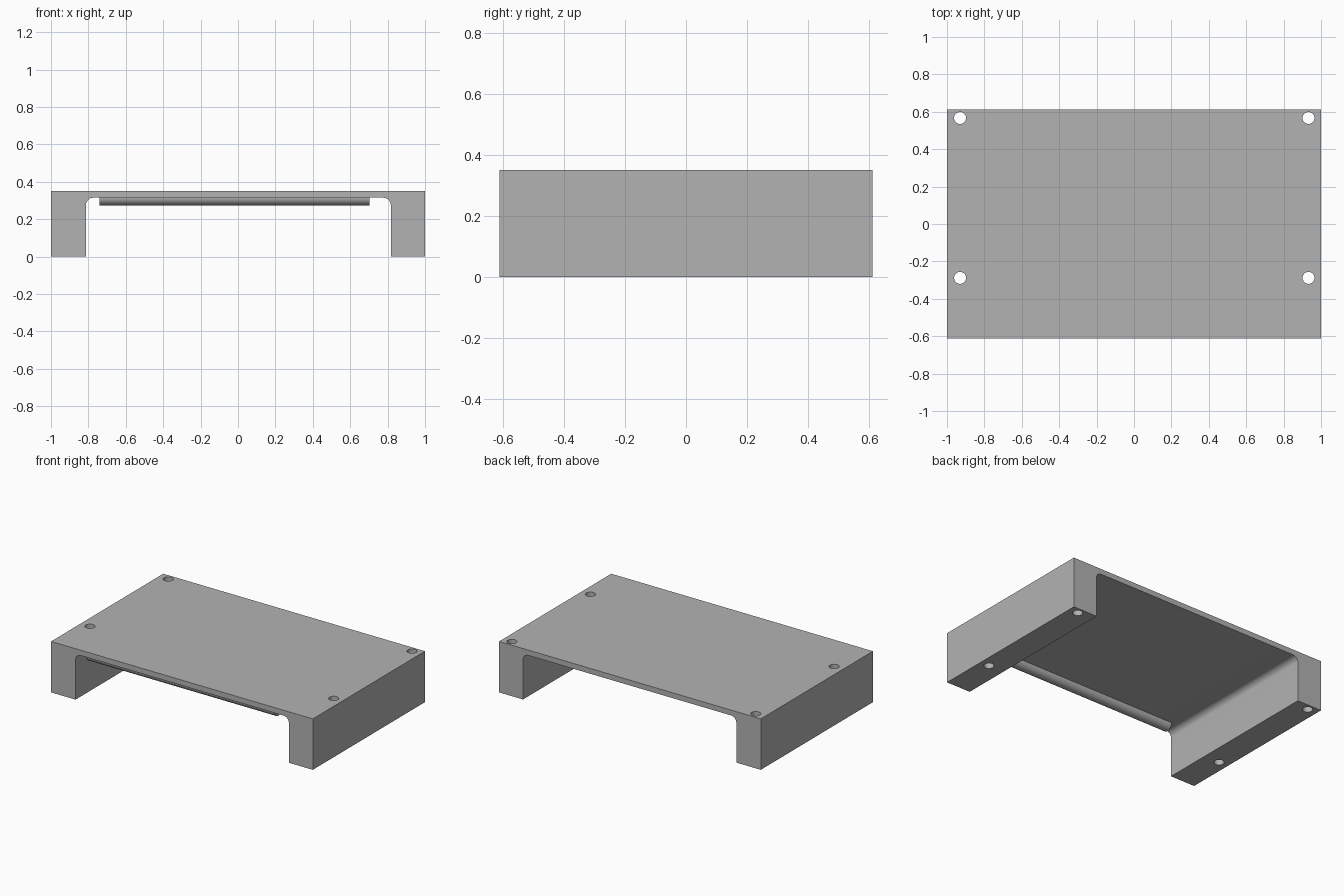
import bpy, bmesh, math
from mathutils import Vector, Matrix

cube = bpy.data.objects.get("Cube")
if cube:
    bpy.data.objects.remove(cube, do_unlink=True)

HALF_Y, TOP, UNDER = 0.612, 0.352, 0.315
LEFT_IN, RIGHT_IN, FILLET = 0.817, -0.813, 0.04
BAR_R, BAR_Y = 0.041, -0.56

grey = bpy.data.materials.new("plain grey")
grey.use_nodes = True
colour = (0.45, 0.45, 0.45, 1)
grey.diffuse_color = colour
grey.node_tree.nodes["Principled BSDF"].inputs["Base Color"].default_value = colour


def arc(cx, cz, r, start, end, steps):
    """Points along an arc, angles in degrees."""
    angles = [math.radians(start + (end - start) * i / steps) for i in range(steps + 1)]
    return [(cx + r * math.cos(a), cz + r * math.sin(a)) for a in angles]


def add_object(name, bm):
    bmesh.ops.recalc_face_normals(bm, faces=bm.faces)
    mesh = bpy.data.meshes.new(name)
    bm.to_mesh(mesh)
    bm.free()
    obj = bpy.data.objects.new(name, mesh)
    mesh.materials.append(grey)
    bpy.context.collection.objects.link(obj)
    return obj


def extrude_profile(name, points, direction):
    """Cap a closed profile and extrude it along a vector."""
    bm = bmesh.new()
    face = bm.faces.new([bm.verts.new(p) for p in points])
    geom = bmesh.ops.extrude_face_region(bm, geom=[face])["geom"]
    verts = [v for v in geom if isinstance(v, bmesh.types.BMVert)]
    bmesh.ops.translate(bm, verts=verts, vec=Vector(direction))
    return add_object(name, bm)


def smooth(obj):
    bpy.ops.object.select_all(action='DESELECT')
    obj.select_set(True)
    bpy.context.view_layer.objects.active = obj
    bpy.ops.object.shade_smooth_by_angle(angle=math.radians(30))


# Bridge-shaped body: top plate and two side legs with filleted inner corners
outline = [(-1, 0), (-1, TOP), (1, TOP), (1, 0), (LEFT_IN, 0)]
outline += arc(LEFT_IN - FILLET, UNDER - FILLET, FILLET, 0, 90, 8)
outline += arc(RIGHT_IN + FILLET, UNDER - FILLET, FILLET, 90, 180, 8)
outline += [(RIGHT_IN, 0)]
body = extrude_profile("bridge_body", [(x, -HALF_Y, z) for x, z in outline],
                       (0, 2 * HALF_Y, 0))

# Vertical screw holes through both legs
bm = bmesh.new()
for x in (-0.93, 0.933):
    for y in (-0.288, 0.567):
        bmesh.ops.create_cone(bm, cap_ends=True, segments=32, radius1=0.032, radius2=0.032,
                              depth=1, matrix=Matrix.Translation((x, y, TOP / 2)))
cutter = add_object("hole_cutter", bm)
cutter.hide_render = True
cut = body.modifiers.new("screw_holes", 'BOOLEAN')
cut.object = cutter
cut.solver = 'EXACT'
bpy.context.view_layer.objects.active = body
bpy.ops.object.modifier_apply(modifier=cut.name)
bpy.data.objects.remove(cutter, do_unlink=True)
smooth(body)

# Half-round rib under the front edge, sunk slightly into the plate
rib_profile = arc(BAR_Y, UNDER, BAR_R, 180, 360, 20)
rib_profile += [(BAR_Y + BAR_R, UNDER + 0.01), (BAR_Y - BAR_R, UNDER + 0.01)]
rib = extrude_profile("front_rib", [(-0.74, y, z) for y, z in rib_profile], (1.442, 0, 0))
smooth(rib)
